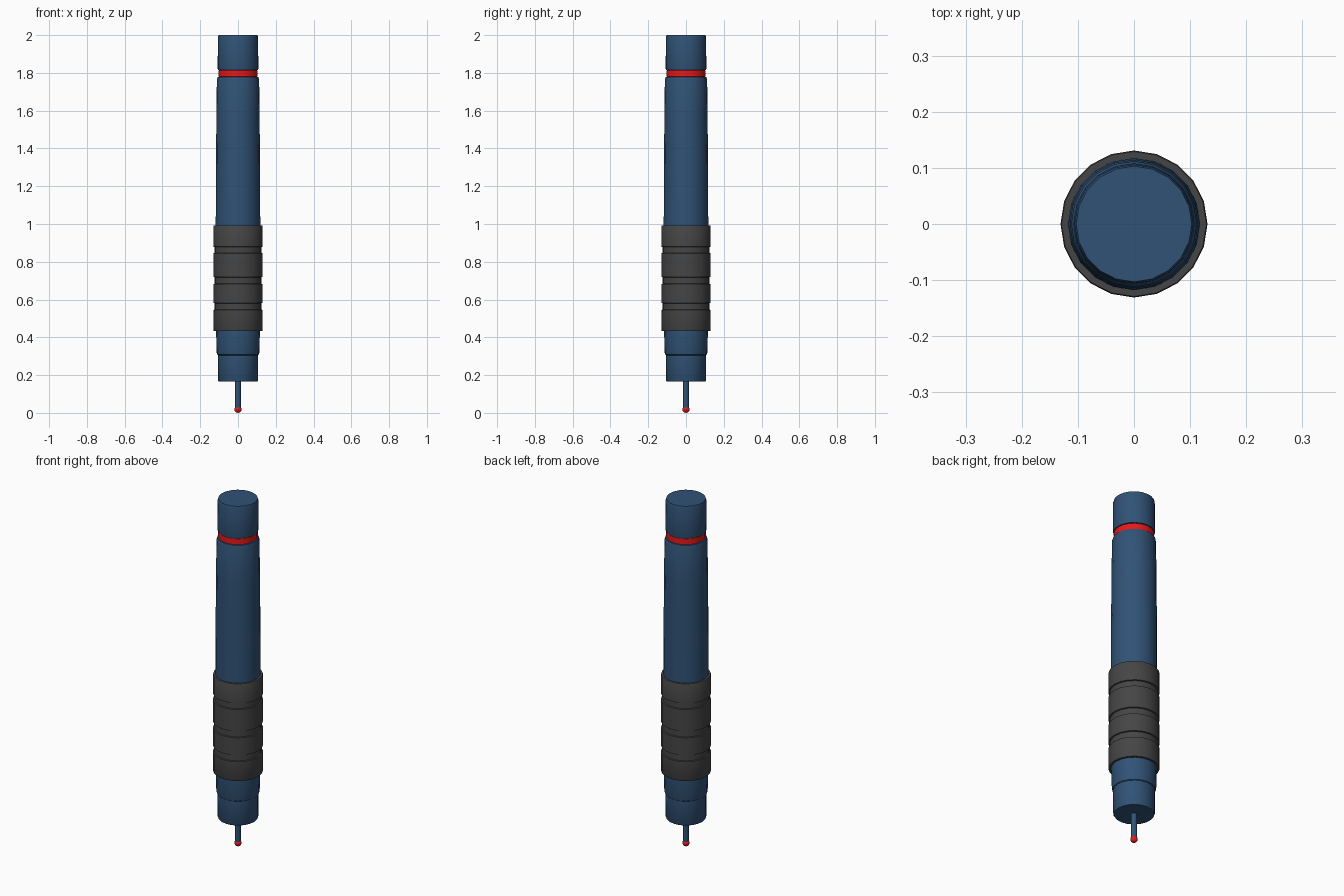
import bpy, bmesh, math

if "Cube" in bpy.data.objects:
    bpy.data.objects.remove(bpy.data.objects["Cube"])

SIDES = 20


def material(name, rgb):
    m = bpy.data.materials.new(name)
    m.diffuse_color = (*rgb, 1)
    m.use_nodes = True
    m.node_tree.nodes["Principled BSDF"].inputs["Base Color"].default_value = m.diffuse_color
    return m


blue = material("blue", (0.03, 0.085, 0.18))
red = material("red", (0.8, 0.01, 0.01))
dark = material("dark_rubber", (0.06, 0.06, 0.06))


def lathe(name, profile, mat, sides=SIDES, closed=False):
    """Revolve (radius, z) points around z; a closed profile makes a sleeve."""
    bm = bmesh.new()
    rings = []
    for r, z in profile:
        rings.append([bm.verts.new((r * math.cos(2 * math.pi * i / sides),
                                    r * math.sin(2 * math.pi * i / sides), z))
                      for i in range(sides)])
    pairs = list(zip(rings, rings[1:]))
    if closed:
        pairs.append((rings[-1], rings[0]))
    for a, b in pairs:
        for i in range(sides):
            j = (i + 1) % sides
            bm.faces.new((a[i], a[j], b[j], b[i]))
    if not closed:
        bm.faces.new(rings[0])
        bm.faces.new(rings[-1])
    bmesh.ops.recalc_face_normals(bm, faces=bm.faces)
    me = bpy.data.meshes.new(name)
    bm.to_mesh(me)
    bm.free()
    ob = bpy.data.objects.new(name, me)
    bpy.context.collection.objects.link(ob)
    me.materials.append(mat)
    me.shade_smooth()
    me.set_sharp_from_angle(angle=math.radians(35))
    return ob


# Barrel: nose, tapered shaft, neck for the ring, end cap
lathe("barrel", [
    (0.102, 0.165), (0.106, 0.172), (0.106, 0.305), (0.110, 0.308),
    (0.113, 0.318), (0.116, 0.43), (0.118, 0.99), (0.117, 1.235),
    (0.1145, 1.56), (0.112, 1.765), (0.108, 1.777), (0.099, 1.778),
    (0.099, 1.815), (0.106, 1.816), (0.108, 1.825), (0.106, 1.99),
    (0.103, 2.0)], blue)

# Red accent ring seated in the neck
lathe("accent_ring", [(0.098, 1.778), (0.103, 1.780), (0.103, 1.813),
                      (0.098, 1.815)], red, closed=True)

# Rubber grip sleeve with three grooves
grip = [(0.117, 0.433), (0.129, 0.433), (0.131, 0.437)]
for lo, hi in ((0.545, 0.582), (0.682, 0.720), (0.845, 0.880)):
    grip += [(0.131, lo), (0.124, lo + 0.002), (0.124, hi - 0.002), (0.131, hi)]
grip += [(0.131, 0.987), (0.129, 0.991), (0.117, 0.991)]
lathe("grip", grip, dark, closed=True)

# Thin tip rod
lathe("tip_rod", [(0.0155, 0.025), (0.0155, 0.170)], blue, sides=12)

# Red ball at the tip
bpy.ops.mesh.primitive_uv_sphere_add(segments=12, ring_count=8, radius=0.019,
                                     location=(0, 0, 0.019))
ball = bpy.context.object
ball.name = "tip_ball"
ball.data.materials.append(red)
ball.data.shade_smooth()
